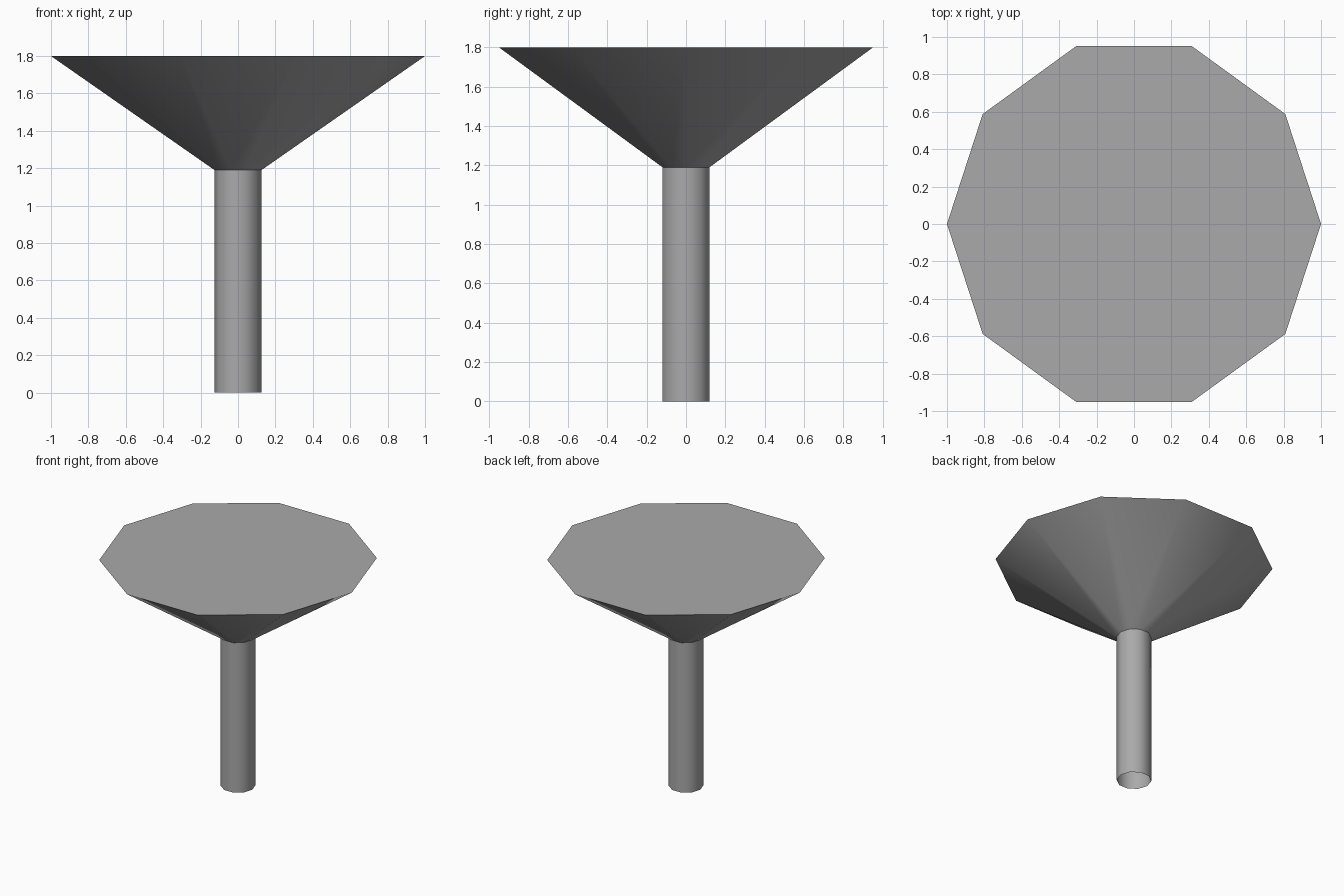
import bpy, bmesh
from math import cos, sin, pi, radians

if "Cube" in bpy.data.objects:
    bpy.data.objects.remove(bpy.data.objects["Cube"], do_unlink=True)

SIDES = 10
grey = bpy.data.materials.new("plain grey")
grey.use_nodes = True
colour = (0.4, 0.4, 0.4, 1)
grey.diffuse_color = colour
grey.node_tree.nodes["Principled BSDF"].inputs["Base Color"].default_value = colour


def lathe(name, profile, cap_top=False):
    """Turn (radius, height) points into a ten-sided shell."""
    bm = bmesh.new()
    rings = [[bm.verts.new((r * cos(2 * pi * i / SIDES), r * sin(2 * pi * i / SIDES), z))
              for i in range(SIDES)] for r, z in profile]
    for low, high in zip(rings, rings[1:]):
        for i in range(SIDES):
            j = (i + 1) % SIDES
            bm.faces.new((low[i], low[j], high[j], high[i]))
    if cap_top:
        bm.faces.new(rings[-1])
    mesh = bpy.data.meshes.new(name)
    bm.to_mesh(mesh)
    bm.free()
    mesh.materials.append(grey)
    obj = bpy.data.objects.new(name, mesh)
    bpy.context.collection.objects.link(obj)
    bpy.ops.object.select_all(action="DESELECT")
    obj.select_set(True)
    bpy.context.view_layer.objects.active = obj
    bpy.ops.object.shade_smooth_by_angle(angle=radians(45))
    return obj


# Hollow stem, open at the bottom
lathe("stem", [(0.125, 0), (0.125, 1.19)])

# Flared cone with a flat top
lathe("flared_top", [(0.125, 1.19), (1, 1.8)], cap_top=True)
